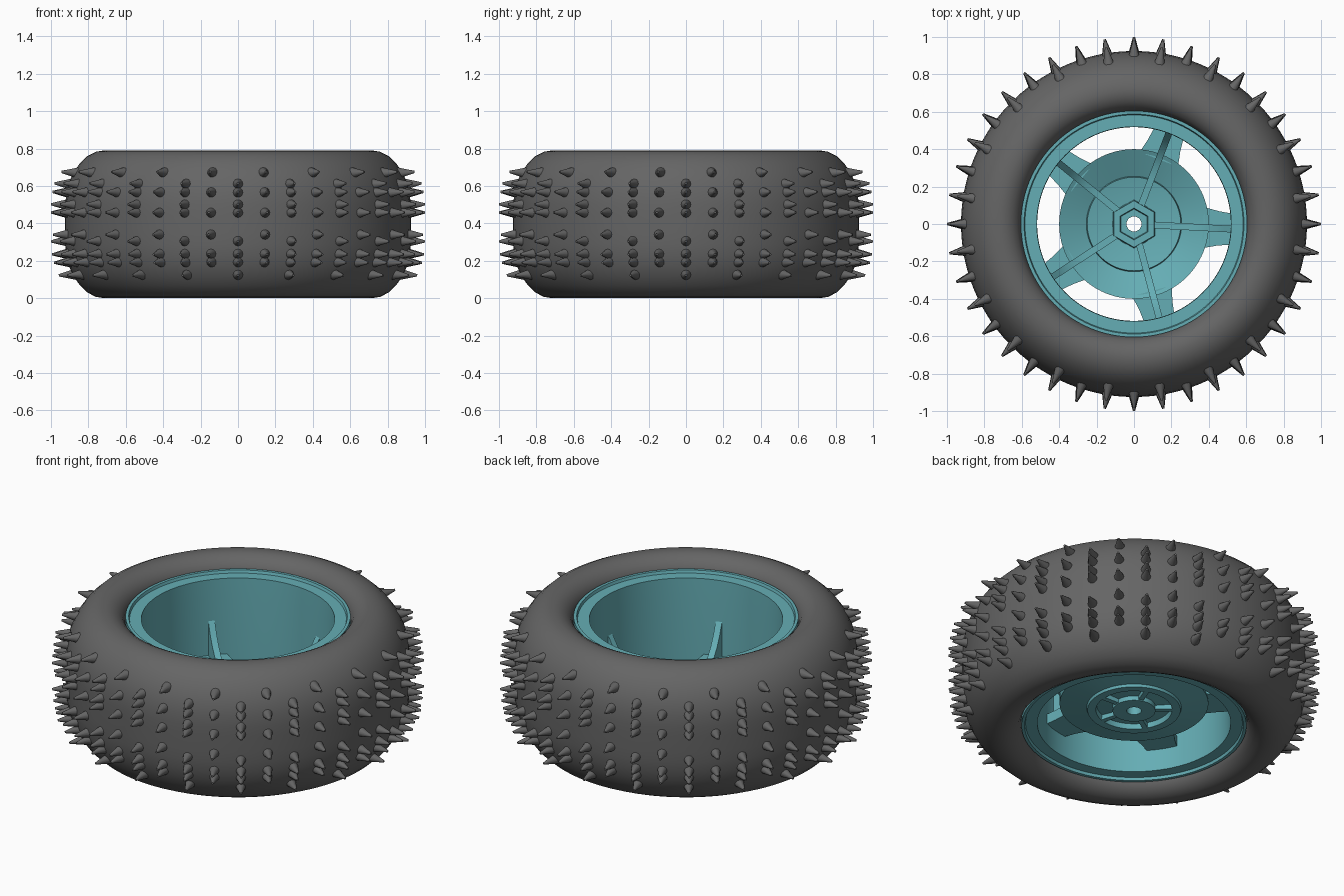
import bpy, bmesh, math
from mathutils import Matrix, Vector

if "Cube" in bpy.data.objects:
    bpy.data.objects.remove(bpy.data.objects["Cube"])


def material(name, rgb):
    m = bpy.data.materials.new(name)
    m.diffuse_color = (*rgb, 1)
    m.use_nodes = True
    m.node_tree.nodes["Principled BSDF"].inputs["Base Color"].default_value = m.diffuse_color
    return m


RUBBER = material("dark_rubber", (0.13, 0.13, 0.13))
TEAL = material("teal_plastic", (0.13, 0.42, 0.46))
MID = 0.395


def finish(bm, name, mat, angle=35):
    bmesh.ops.recalc_face_normals(bm, faces=bm.faces)
    me = bpy.data.meshes.new(name)
    bm.to_mesh(me)
    bm.free()
    me.materials.append(mat)
    me.shade_smooth()
    me.set_sharp_from_angle(angle=math.radians(angle))
    ob = bpy.data.objects.new(name, me)
    bpy.context.collection.objects.link(ob)
    return ob


def revolve(name, profile, mat, segs=96, start=0.0, angle=35):
    """Turn a closed (radius, z) loop around the z axis."""
    bm = bmesh.new()
    rings = []
    for i in range(segs):
        a = start + 2 * math.pi * i / segs
        rings.append([bm.verts.new((r * math.cos(a), r * math.sin(a), z)) for r, z in profile])
    n = len(profile)
    for i in range(segs):
        p, q = rings[i], rings[(i + 1) % segs]
        for j in range(n):
            k = (j + 1) % n
            bm.faces.new((p[j], q[j], q[k], p[k]))
    return finish(bm, name, mat, angle)


def prism(bm, base, offset, turn):
    """Extrude a polygon by an offset and turn it about z."""
    rot = Matrix.Rotation(turn, 3, 'Z')
    a = [bm.verts.new(rot @ Vector(p)) for p in base]
    b = [bm.verts.new(rot @ (Vector(p) + Vector(offset))) for p in base]
    bm.faces.new(a)
    bm.faces.new(b[::-1])
    for i in range(len(a)):
        j = (i + 1) % len(a)
        bm.faces.new((a[i], b[i], b[j], a[j]))


def mirrored(half):
    """Complete an upper-half profile with its lower half."""
    return half + [(r, 2 * MID - z) for r, z in reversed(half)]


# Tire: rounded carcass
tread = [(0.925, 0.44), (0.924, 0.50), (0.918, 0.56), (0.903, 0.62), (0.878, 0.675),
         (0.845, 0.722), (0.805, 0.76), (0.76, 0.783), (0.715, 0.79)]
bead = [(0.68, 0.785), (0.65, 0.77), (0.625, 0.748), (0.61, 0.72), (0.602, 0.68), (0.57, 0.64)]
revolve("tire", mirrored(tread[::1] + bead)[::-1], RUBBER)


# Tire spikes: staggered rows of pointed studs
def tread_radius(z):
    h = MID + abs(z - MID)
    if h <= tread[0][1]:
        return tread[0][0]
    for (r0, z0), (r1, z1) in zip(tread, tread[1:]):
        if h <= z1:
            return r0 + (r1 - r0) * (h - z0) / (z1 - z0)


ROWS = [(0.67, 'odd'), (0.61, 'even'), (0.565, 'all'), (0.50, 'even'), (0.457, 'all'),
        (0.34, 'odd'), (0.305, 'even'), (0.237, 'all'), (0.193, 'all'), (0.127, 'even')]
bm = bmesh.new()
for z, kind in ROWS:
    for i in range(40):
        if (kind == 'odd' and i % 2 == 0) or (kind == 'even' and i % 2 == 1):
            continue
        # column 10 lies on the y axis and counts as even
        a = math.radians(9 * i)
        d = Vector((math.cos(a), math.sin(a), (z - MID) * 0.25)).normalized()
        base = Vector((math.cos(a), math.sin(a), 0)) * tread_radius(z) + Vector((0, 0, z))
        place = Matrix.Translation(base + d * 0.03) @ d.to_track_quat('Z', 'Y').to_matrix().to_4x4()
        bmesh.ops.create_cone(bm, cap_ends=True, segments=12, radius1=0.03, radius2=0.006,
                              depth=0.09, matrix=place)
finish(bm, "tire_spikes", RUBBER, 40)

# Rim: barrel with stepped lips
revolve("rim_barrel", mirrored([(0.55, 0.60), (0.605, 0.65), (0.605, 0.728), (0.588, 0.728),
                                (0.583, 0.712), (0.52, 0.712), (0.518, 0.60)]), TEAL, angle=25)

# Centre dish: shallow stepped bowl
revolve("centre_dish", [(0.40, 0.20), (0.40, 0.275), (0.255, 0.205), (0.25, 0.225),
                        (0.11, 0.195), (0.09, 0.195), (0.09, 0.18), (0.20, 0.19),
                        (0.205, 0.16), (0.25, 0.16), (0.255, 0.175)], TEAL, angle=20)

# Hub: round sleeve and hexagonal nut seat
revolve("hub_sleeve", [(0.04, 0.155), (0.115, 0.155), (0.115, 0.20), (0.085, 0.23), (0.04, 0.23)],
        TEAL, 48)
revolve("hex_seat", [(0.075, 0.19), (0.13, 0.19), (0.125, 0.27), (0.085, 0.27)],
        TEAL, 6, math.pi / 2)

# Spokes: broad tabs, curved upright ribs and small webs under the hub
tabs, ribs, webs = bmesh.new(), bmesh.new(), bmesh.new()
tab = [(0.37, -0.11, 0.205), (0.45, -0.092, 0.205), (0.53, -0.082, 0.205),
       (0.53, 0.082, 0.205), (0.45, 0.092, 0.205), (0.37, 0.11, 0.205)]
rib = [(0.10, 0.19), (0.10, 0.255), (0.25, 0.262), (0.33, 0.28), (0.39, 0.312), (0.44, 0.355),
       (0.48, 0.405), (0.508, 0.455), (0.53, 0.485), (0.53, 0.21), (0.40, 0.21), (0.25, 0.19)]
web = [(0.10, 0.16), (0.22, 0.16), (0.22, 0.195), (0.10, 0.195)]
for k in range(5):
    turn = math.radians(-3 + 72 * k)
    prism(tabs, tab, (0, 0, 0.06), turn)
    prism(ribs, [(r, -0.018, z) for r, z in rib], (0, 0.036, 0), turn)
    prism(webs, [(r, -0.014, z) for r, z in web], (0, 0.028, 0), turn)
finish(tabs, "spoke_tabs", TEAL)
finish(ribs, "spoke_ribs", TEAL)
finish(webs, "hub_webs", TEAL)
